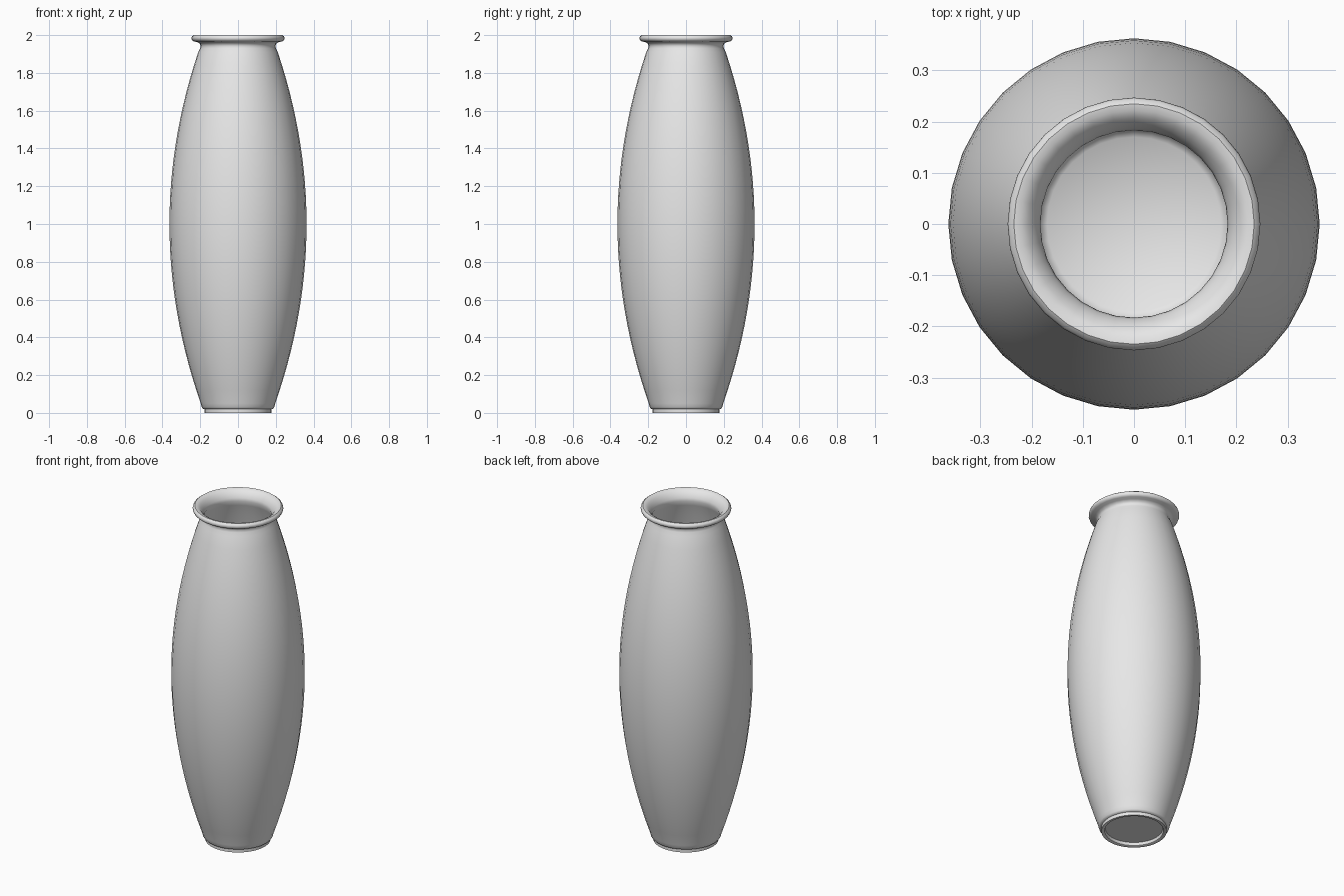
import bpy, bmesh, math
from mathutils import Vector

cube = bpy.data.objects.get("Cube")
if cube:
    bpy.data.objects.remove(cube, do_unlink=True)

SEGMENTS = 32
WALL = 0.016


def belly(z):
    """Outer radius of the barrel-shaped body."""
    return 0.363 - 0.184 * (z - 1) ** 2


def heights(low, high, count):
    return [low + (high - low) * i / (count - 1) for i in range(count)]


# Foot: recessed underside, narrow ring and small step out to the body
foot = [(0, 0.02), (0.157, 0.02), (0.160, 0.003), (0.165, 0),
        (0.178, 0), (0.178, 0.02), (0.186, 0.022), (0.192, 0.03)]
# Outside wall
outside = [(belly(z), z) for z in heights(0.05, 1.91, 28)]
# Neck and rolled lip, from outside over the top to the inside
lip = [(0.201, 1.93), (0.198, 1.942), (0.202, 1.954), (0.215, 1.963),
       (0.234, 1.967), (0.243, 1.973), (0.247, 1.983), (0.244, 1.993),
       (0.235, 2.0), (0.222, 1.998), (0.207, 1.988), (0.195, 1.972),
       (0.187, 1.957), (0.183, 1.94)]
# Inside wall and shallow dished floor
inside = [(belly(z) - WALL, z) for z in heights(1.91, 0.055, 28)]
floor = [(0.17, 0.045), (0, 0.035)]

# Revolve the profile
bm = bmesh.new()
verts = [bm.verts.new((r, 0, z)) for r, z in foot + outside + lip + inside + floor]
edges = [bm.edges.new(pair) for pair in zip(verts, verts[1:])]
bmesh.ops.spin(bm, geom=verts + edges, cent=Vector(), axis=Vector((0, 0, 1)),
               angle=math.tau, steps=SEGMENTS, use_merge=False)
bmesh.ops.remove_doubles(bm, verts=bm.verts[:], dist=0.0002)
bmesh.ops.recalc_face_normals(bm, faces=bm.faces[:])

mesh = bpy.data.meshes.new("vase")
bm.to_mesh(mesh)
bm.free()
vase = bpy.data.objects.new("vase", mesh)
bpy.context.collection.objects.link(vase)

# Plain light grey glaze
grey = bpy.data.materials.new("light_grey")
grey.use_nodes = True
colour = (0.8, 0.8, 0.8, 1)
grey.diffuse_color = colour
grey.node_tree.nodes["Principled BSDF"].inputs["Base Color"].default_value = colour
mesh.materials.append(grey)

bpy.ops.object.select_all(action="DESELECT")
vase.select_set(True)
bpy.context.view_layer.objects.active = vase
bpy.ops.object.shade_smooth_by_angle(angle=math.radians(40))
